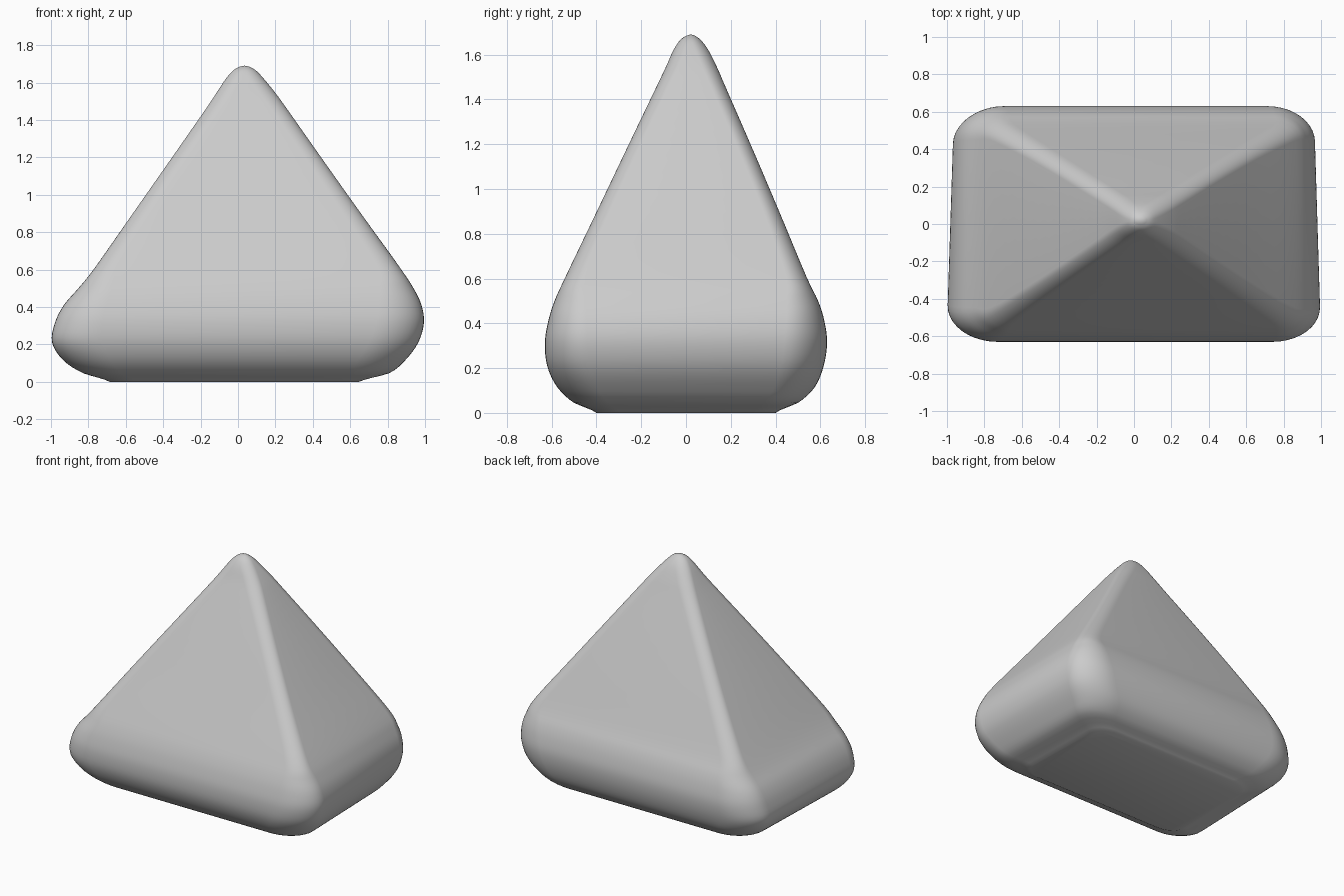
import bpy, bmesh, math

if "Cube" in bpy.data.objects:
    bpy.data.objects.remove(bpy.data.objects["Cube"])

# z, left, right, front, back, corner radius x, corner radius y, narrowing at back
RINGS = [
    (0.000, -0.69, 0.65, -0.40, 0.40, 0.15, 0.11, 0.03),
    (0.045, -0.83, 0.81, -0.50, 0.50, 0.21, 0.15, 0.03),
    (0.115, -0.94, 0.90, -0.575, 0.575, 0.26, 0.18, 0.04),
    (0.210, -1.00, 0.97, -0.62, 0.615, 0.27, 0.19, 0.04),
    (0.315, -0.985, 1.00, -0.63, 0.63, 0.26, 0.19, 0.04),
    (0.410, -0.935, 0.985, -0.615, 0.618, 0.23, 0.17, 0.03),
    (0.500, -0.855, 0.94, -0.587, 0.59, 0.18, 0.14, 0.015),
    (0.610, -0.765, 0.866, -0.537, 0.537, 0.12, 0.09, 0.0),
    (0.900, -0.562, 0.657, -0.398, 0.416, 0.10, 0.07, 0.0),
    (1.200, -0.352, 0.444, -0.255, 0.288, 0.09, 0.065, 0.0),
    (1.450, -0.178, 0.268, -0.135, 0.179, 0.09, 0.065, 0.0),
    (1.540, -0.118, 0.203, -0.092, 0.14, 0.09, 0.065, 0.0),
    (1.620, -0.065, 0.138, -0.056, 0.10, 0.08, 0.06, 0.0),
    (1.665, -0.025, 0.095, -0.026, 0.066, 0.055, 0.042, 0.0),
    (1.685, 0.010, 0.060, 0.003, 0.039, 0.024, 0.017, 0.0),
]
STEPS, ARC = 4, 10


def blend(a, b, c, d, t):
    """Smooth curve between b and c."""
    return 0.5 * (2 * b + (c - a) * t + (2 * a - 5 * b + 4 * c - d) * t * t
                  + (3 * b - a - 3 * c + d) * t ** 3)


def smooth_rings():
    n = len(RINGS)
    for i in range(n - 1):
        ctrl = [RINGS[max(0, min(n - 1, i + k))] for k in (-1, 0, 1, 2)]
        for s in range(STEPS):
            t = s / STEPS
            row = [blend(*vals, t) for vals in zip(*ctrl)]
            # height stays linear within each step
            row[0] = ctrl[1][0] + (ctrl[2][0] - ctrl[1][0]) * t if i == 0 else row[0]
            yield row
    yield RINGS[-1]


def outline(z, left, right, front, back, rx, ry, taper):
    """Rounded four-sided cross-section."""
    corners = [(right - rx, back - ry), (left + rx, back - ry),
               (left + rx, front + ry), (right - rx, front + ry)]
    pts = []
    for k, (cx, cy) in enumerate(corners):
        for j in range(ARC + 1):
            a = math.pi / 2 * (k + j / ARC)
            x, y = cx + rx * math.cos(a), cy + ry * math.sin(a)
            x *= 1 - taper * (y - front) / (back - front)
            pts.append((x, y, z))
    return pts


# Body lofted through the cross-sections
bm = bmesh.new()
loops = [[bm.verts.new(p) for p in outline(*r)] for r in smooth_rings()]
for lo, hi in zip(loops, loops[1:]):
    for i in range(len(lo)):
        j = (i + 1) % len(lo)
        bm.faces.new((lo[i], lo[j], hi[j], hi[i]))
bm.faces.new(loops[0][::-1])

# Rounded tip
tip = bm.verts.new((0.035, 0.021, 1.69))
for i in range(len(loops[-1])):
    bm.faces.new((loops[-1][i], loops[-1][(i + 1) % len(loops[-1])], tip))
bmesh.ops.recalc_face_normals(bm, faces=bm.faces)

mesh = bpy.data.meshes.new("rounded_pyramid")
bm.to_mesh(mesh)
bm.free()
body = bpy.data.objects.new("rounded_pyramid", mesh)
bpy.context.collection.objects.link(body)
bpy.context.view_layer.objects.active = body
body.select_set(True)
bpy.ops.object.shade_smooth_by_angle(angle=math.radians(50))
